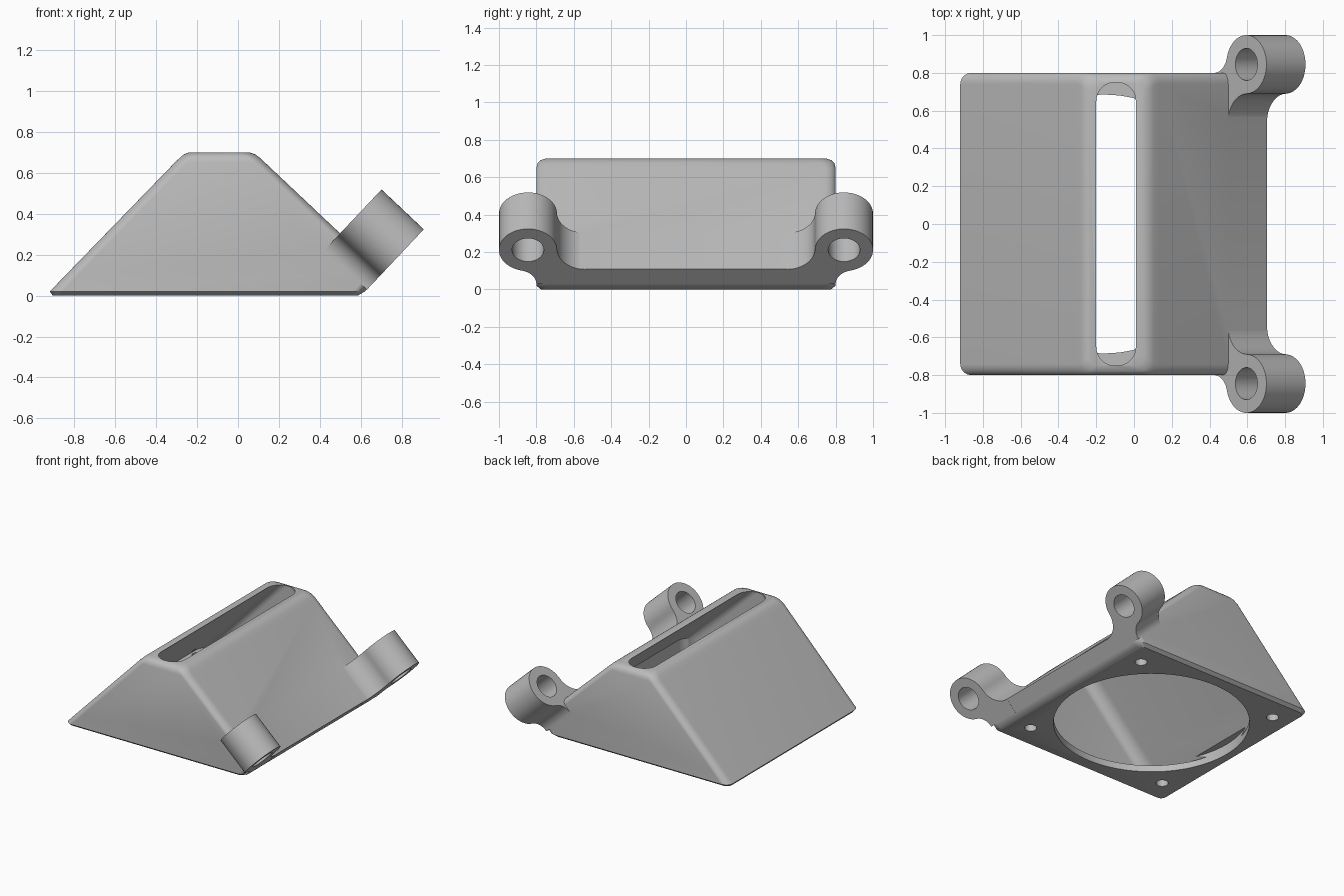
import bpy, bmesh, math
from mathutils import Vector

cube = bpy.data.objects.get("Cube")
if cube:
    bpy.data.objects.remove(cube)

grey = bpy.data.materials.new("plain grey")
grey.use_nodes = True
grey.diffuse_color = (0.5, 0.5, 0.5, 1)
grey.node_tree.nodes["Principled BSDF"].inputs["Base Color"].default_value = (0.5, 0.5, 0.5, 1)


def loft(name, rings):
    """Closed solid through rings that share a point count."""
    bm = bmesh.new()
    loops = [[bm.verts.new(p) for p in ring] for ring in rings]
    for low, high in zip(loops, loops[1:]):
        for i in range(len(low)):
            j = (i + 1) % len(low)
            bm.faces.new((low[i], low[j], high[j], high[i]))
    bm.faces.new(loops[0][::-1])
    bm.faces.new(loops[-1])
    bmesh.ops.recalc_face_normals(bm, faces=bm.faces)
    mesh = bpy.data.meshes.new(name)
    bm.to_mesh(mesh)
    bm.free()
    mesh.materials.append(grey)
    obj = bpy.data.objects.new(name, mesh)
    bpy.context.collection.objects.link(obj)
    return obj


def arc(cx, cy, r, start, end, steps):
    angles = [math.radians(start + (end - start) * i / steps) for i in range(steps + 1)]
    return [(cx + r * math.cos(a), cy + r * math.sin(a)) for a in angles]


def rounded_section(z, x0, x1, half, r, steps=8):
    corners = [(x1 - r, half - r), (x0 + r, half - r), (x0 + r, r - half), (x1 - r, r - half)]
    return [(x, y, z) for k, (cx, cy) in enumerate(corners)
            for x, y in arc(cx, cy, r, 90 * k, 90 * k + 90, steps)]


def combine(target, other, operation):
    mod = target.modifiers.new(operation.lower(), 'BOOLEAN')
    mod.operation = operation
    mod.solver = 'EXACT'
    mod.object = other
    bpy.context.view_layer.objects.active = target
    bpy.ops.object.modifier_apply(modifier=mod.name)
    bpy.data.objects.remove(other)


# Tilted frame of the mounting lugs: origin on the lower edge of the sloping face
origin = Vector((0.705, 0, 0.11))
tilt = math.radians(43.3)
axis = Vector((math.cos(tilt), 0, -math.sin(tilt)))
up = Vector((math.sin(tilt), 0, math.cos(tilt)))


def tilted(points, depth):
    return [origin + up * u + axis * depth + Vector((0, y, 0)) for y, u in points]


# Sloping duct body with softened edges
body = loft("duct_body", [rounded_section(*s) for s in (
    (0, -0.905, 0.585, 0.775, 0.04),
    (0.02, -0.92, 0.62, 0.8, 0.06),
    (0.11, -0.833, 0.705, 0.8, 0.06),
    (0.65, -0.309, 0.132, 0.8, 0.06),
    (0.675, -0.283, 0.105, 0.793, 0.06),
    (0.69, -0.265, 0.085, 0.78, 0.06),
    (0.70, -0.24, 0.055, 0.75, 0.05))])

# Lug outline: outer fillet, round eye, inner fillet
cy, cu, r, base = 0.845, 0.14, 0.155, -0.11
d, h = cy - 0.8, cu - base
rf = (d * d + h * h - r * r) / (2 * (r + d))
turn = math.degrees(math.atan2(h, d - rf))
outline = arc(0.8 + rf, base, rf, 180, turn, 12)
outline += arc(cy, cu, r, turn - 180, 180, 32)
outline += arc(cy - r - 0.15, 0.148, 0.15, 0, -90, 14)
outline.append((cy - r - 0.15, base))
eye = arc(cy, cu, 0.085, 0, 352.5, 47)

for side in (1, -1):
    shape = [(y * side, u) for y, u in outline]
    lug = loft("mounting_lug", [tilted(shape, -0.283), tilted(shape, 0.001)])
    combine(body, lug, 'UNION')
for side in (1, -1):
    shape = [(y * side, u) for y, u in eye]
    cutter = loft("eye_cutter", [tilted(shape, -0.4), tilted(shape, 0.1)])
    combine(body, cutter, 'DIFFERENCE')

# Hollow inside, open through the slot on top
cavity = loft("cavity_cutter", [rounded_section(*s) for s in (
    (0.05, -0.82, 0.53, 0.75, 0.1),
    (0.2, -0.675, 0.53, 0.75, 0.1),
    (0.7, -0.2, 0.01, 0.75, 0.1),
    (0.8, -0.2, 0.01, 0.75, 0.1))])
combine(body, cavity, 'DIFFERENCE')


# Round fan opening and screw holes in the base plate
def drill(x, y, radius, steps):
    circle = arc(x, y, radius, 0, 360 - 360 / steps, steps - 1)
    cutter = loft("hole_cutter", [[(px, py, z) for px, py in circle] for z in (-0.1, 0.08)])
    combine(body, cutter, 'DIFFERENCE')


centre = -0.16
drill(centre, 0, 0.685, 96)
for sx in (1, -1):
    for sy in (1, -1):
        drill(centre + 0.6 * sx, 0.6 * sy, 0.043, 24)

# Smooth curved areas, keep machined edges crisp
bpy.ops.object.select_all(action='DESELECT')
body.select_set(True)
bpy.context.view_layer.objects.active = body
bpy.ops.object.shade_smooth_by_angle(angle=math.radians(30))
